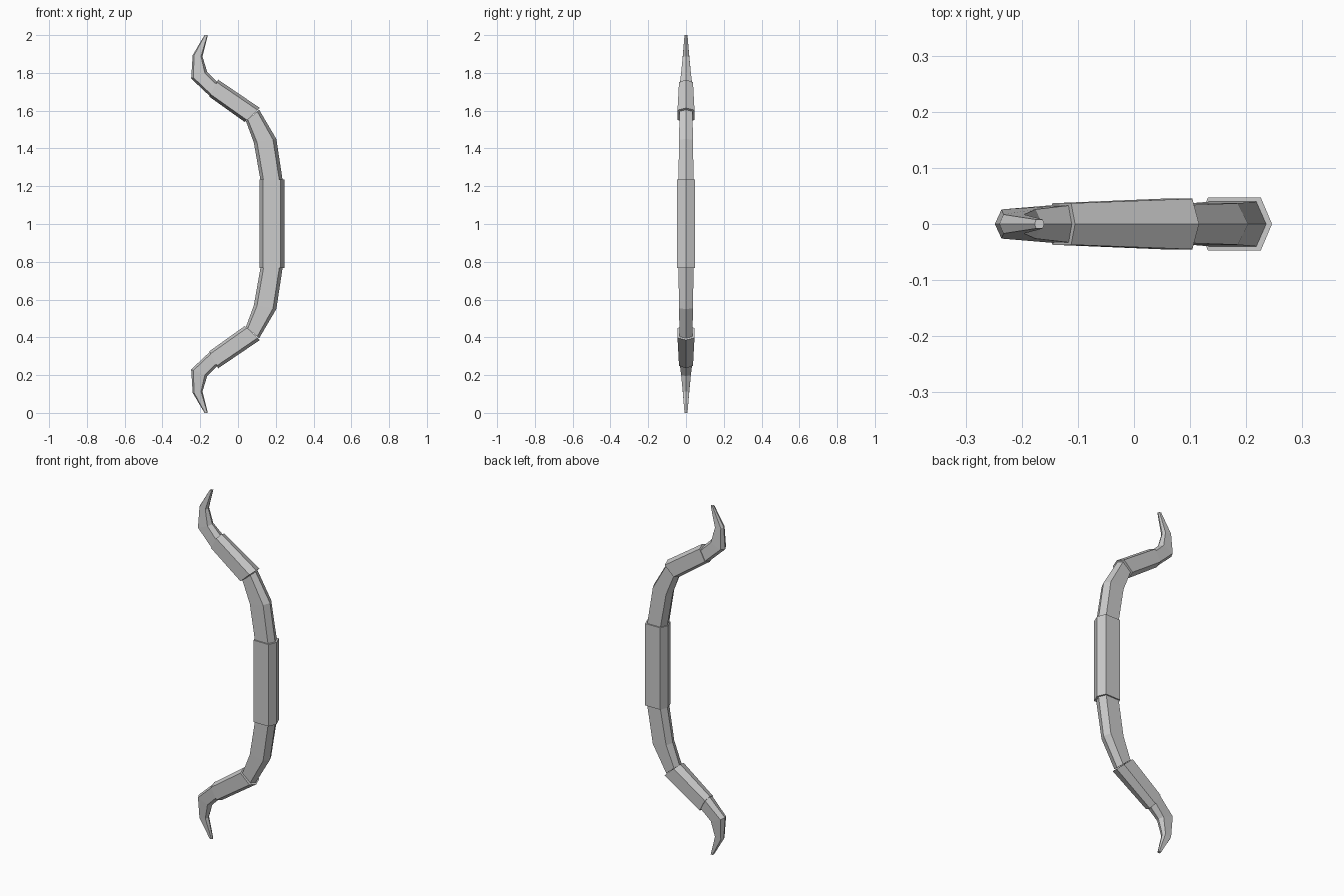
import bpy, bmesh
from mathutils import Vector

if "Cube" in bpy.data.objects:
    bpy.data.objects.remove(bpy.data.objects["Cube"])


def loft(name, rings, flip=False):
    """Hexagonal bar: each ring is (outer ridge xz, inner ridge xz, half width)."""
    bm = bmesh.new()
    loops = []
    for outer, inner, w in rings:
        a = Vector((outer[0], 0, outer[1]))
        b = Vector((inner[0], 0, inner[1]))
        if flip:
            a.z, b.z = 2 - a.z, 2 - b.z
        side = Vector((0, w, 0))
        p, q = a.lerp(b, 0.15), a.lerp(b, 0.86)
        loops.append([bm.verts.new(v) for v in
                      (a, p + side, q + side, b, q - side, p - side)])
    for r, s in zip(loops, loops[1:]):
        for i in range(6):
            j = (i + 1) % 6
            bm.faces.new((r[i], r[j], s[j], s[i]))
    bm.faces.new(loops[0])
    bm.faces.new(loops[-1][::-1])
    bmesh.ops.recalc_face_normals(bm, faces=bm.faces)
    me = bpy.data.meshes.new(name)
    bm.to_mesh(me)
    bm.free()
    ob = bpy.data.objects.new(name, me)
    bpy.context.collection.objects.link(ob)
    return ob


# Central grip
loft("grip", [((0.246, 0.766), (0.113, 0.766), 0.047),
              ((0.246, 1.236), (0.113, 1.236), 0.047)])

# Upper parts, repeated mirrored for the lower half
limb = [((0.238, 1.22), (0.121, 1.22), 0.040),
        ((0.203, 1.45), (0.084, 1.43), 0.037),
        ((0.112, 1.605), (0.042, 1.545), 0.034)]
block = [((0.116, 1.614), (0.036, 1.54), 0.045),
         ((-0.105, 1.764), (-0.152, 1.674), 0.037)]
tip = [((-0.100, 1.742), (-0.146, 1.674), 0.034),
       ((-0.163, 1.805), (-0.248, 1.77), 0.026),
       ((-0.188, 1.886), (-0.240, 1.894), 0.017),
       ((-0.160, 2.0), (-0.177, 2.0), 0.008)]
for label, flip in (("upper", False), ("lower", True)):
    loft(label + "_limb", limb, flip)
    loft(label + "_block", block, flip)
    loft(label + "_tip", tip, flip)
